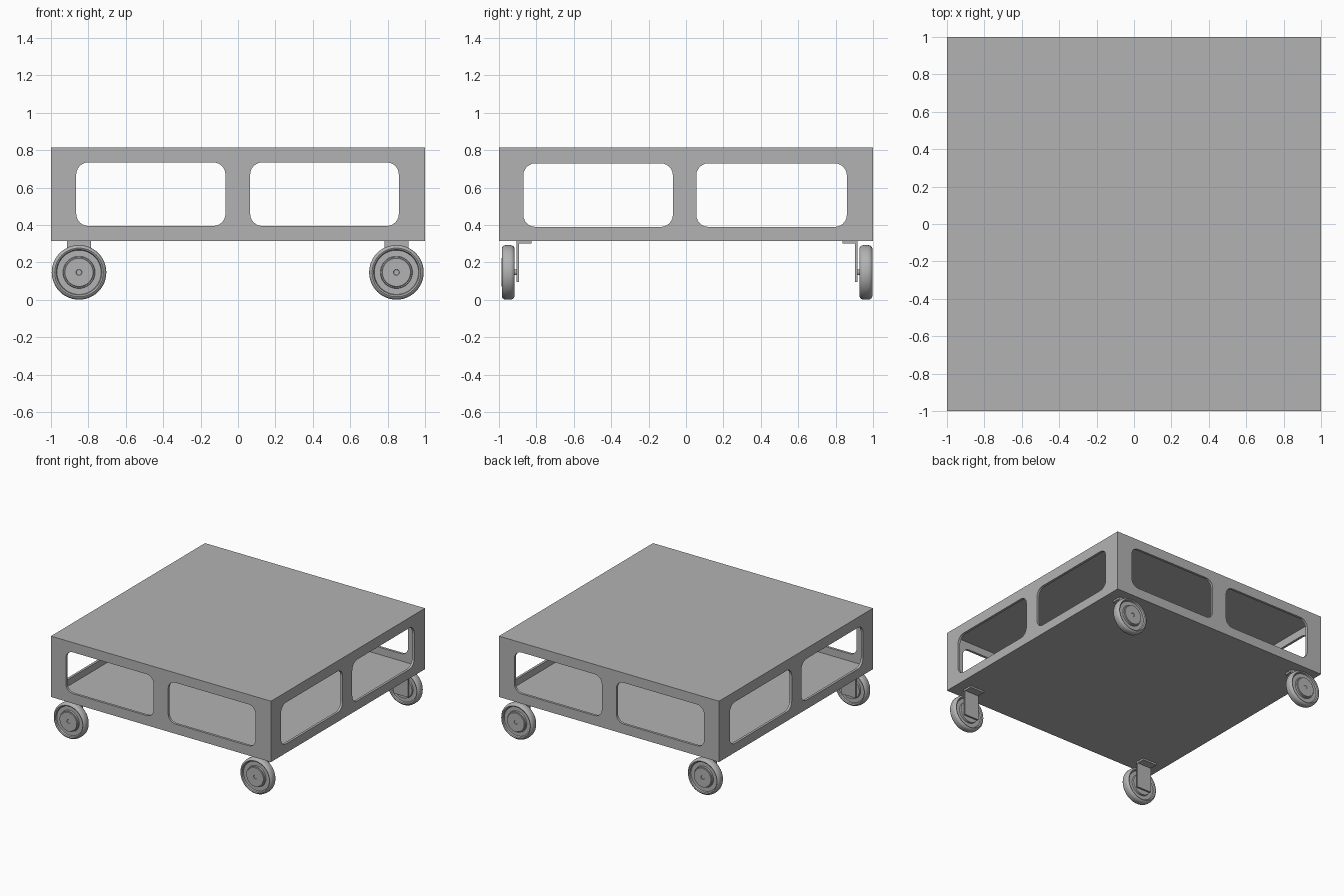
import bpy, bmesh, math
from mathutils import Matrix, Vector

old = bpy.data.objects.get("Cube")
if old:
    bpy.data.objects.remove(old, do_unlink=True)

grey = bpy.data.materials.new("plain grey")
grey.use_nodes = True
COLOUR = (0.45, 0.45, 0.45, 1)
grey.diffuse_color = COLOUR
grey.node_tree.nodes["Principled BSDF"].inputs["Base Color"].default_value = COLOUR


def finish(name, bm):
    bmesh.ops.recalc_face_normals(bm, faces=bm.faces)
    mesh = bpy.data.meshes.new(name)
    bm.to_mesh(mesh)
    bm.free()
    obj = bpy.data.objects.new(name, mesh)
    bpy.context.collection.objects.link(obj)
    mesh.materials.append(grey)
    return obj


def add_box(bm, low, high):
    low, high = Vector(low), Vector(high)
    size = Matrix.Diagonal((*(high - low), 1))
    bmesh.ops.create_cube(bm, size=1, matrix=Matrix.Translation((low + high) / 2) @ size)


def box(name, low, high):
    bm = bmesh.new()
    add_box(bm, low, high)
    return finish(name, bm)


def window_cutter(name, a, b, z0, z1, along_x):
    """Rounded rectangle prism that passes through two opposite walls."""
    r, steps = 0.065, 6
    bm = bmesh.new()
    outline = []
    corners = [(b - r, z1 - r), (a + r, z1 - r), (a + r, z0 + r), (b - r, z0 + r)]
    for i, (cu, cz) in enumerate(corners):
        for k in range(steps + 1):
            t = math.pi / 2 * (i + k / steps)
            u, z = cu + r * math.cos(t), cz + r * math.sin(t)
            outline.append((u, -1.2, z) if along_x else (-1.2, u, z))
    face = bm.faces.new([bm.verts.new(p) for p in outline])
    out = bmesh.ops.extrude_face_region(bm, geom=[face])
    moved = [v for v in out["geom"] if isinstance(v, bmesh.types.BMVert)]
    bmesh.ops.translate(bm, verts=moved, vec=(0, 2.4, 0) if along_x else (2.4, 0, 0))
    return finish(name, bm)


def cut(target, cutter):
    mod = target.modifiers.new("cut", "BOOLEAN")
    mod.operation, mod.solver, mod.object = "DIFFERENCE", "EXACT", cutter
    bpy.context.view_layer.objects.active = target
    bpy.ops.object.modifier_apply(modifier=mod.name)
    bpy.data.objects.remove(cutter, do_unlink=True)


# Hollow table body with two windows in each wall
WALL = 0.02
body = box("table_body", (-1, -1, 0.315), (1, 1, 0.815))
cut(body, box("hollow", (-1 + WALL, -1 + WALL, 0.315 + WALL), (1 - WALL, 1 - WALL, 0.815 - WALL)))
for a, b in ((-0.865, -0.067), (0.065, 0.86)):
    cut(body, window_cutter("front_window", a, b, 0.395, 0.735, True))
for a, b in ((-0.87, -0.07), (0.055, 0.86)):
    cut(body, window_cutter("side_window", a, b, 0.39, 0.73, False))

# Wheel cross-section: (radius, depth), from the outer hub face to the inner one
PROFILE = [(0, 0.003), (0.014, 0.003), (0.016, 0), (0.075, 0), (0.078, 0.005),
           (0.084, 0.005), (0.086, 0.018), (0.118, 0.018), (0.122, 0.006),
           (0.13, 0.002), (0.138, 0.006), (0.144, 0.015), (0.146, 0.025),
           (0.146, 0.047), (0.144, 0.057), (0.138, 0.066), (0.13, 0.07),
           (0.122, 0.066), (0.118, 0.055), (0.086, 0.055), (0.084, 0.07), (0, 0.07)]


def wheel(name, x, y, inward):
    bm = bmesh.new()
    verts = [bm.verts.new((r, d * inward, 0)) for r, d in PROFILE]
    edges = [bm.edges.new(pair) for pair in zip(verts, verts[1:])]
    bmesh.ops.spin(bm, geom=verts + edges, cent=(0, 0, 0), axis=(0, 1, 0),
                   angle=math.tau, steps=48)
    bmesh.ops.remove_doubles(bm, verts=bm.verts, dist=0.0002)
    bmesh.ops.translate(bm, verts=bm.verts, vec=(x, y, 0.147))
    obj = finish(name, bm)
    bpy.ops.object.select_all(action="DESELECT")
    obj.select_set(True)
    bpy.context.view_layer.objects.active = obj
    bpy.ops.object.shade_smooth_by_angle(angle=math.radians(30))


def span(x, y0, y1, z0, z1):
    return (x - 0.065, min(y0, y1), z0), (x + 0.065, max(y0, y1), z1)


# Four casters: wheel, angle bracket and axle
for end, y, inward in (("front", -0.987, 1), ("back", 0.998, -1)):
    for side, x in (("right", -0.85), ("left", 0.847)):
        wheel(f"{end}_{side}_wheel", x, y, inward)
        bm = bmesh.new()
        near = y + inward * 0.08
        add_box(bm, *span(x, near, near + inward * 0.014, 0.095, 0.315))
        add_box(bm, *span(x, near, near + inward * 0.08, 0.301, 0.315))
        finish(f"{end}_{side}_bracket", bm)
        bm = bmesh.new()
        turn = Matrix.Translation((x, y + inward * 0.075, 0.147)) @ Matrix.Rotation(math.pi / 2, 4, "X")
        bmesh.ops.create_cone(bm, cap_ends=True, segments=16, radius1=0.015,
                              radius2=0.015, depth=0.012, matrix=turn)
        finish(f"{end}_{side}_axle", bm)
